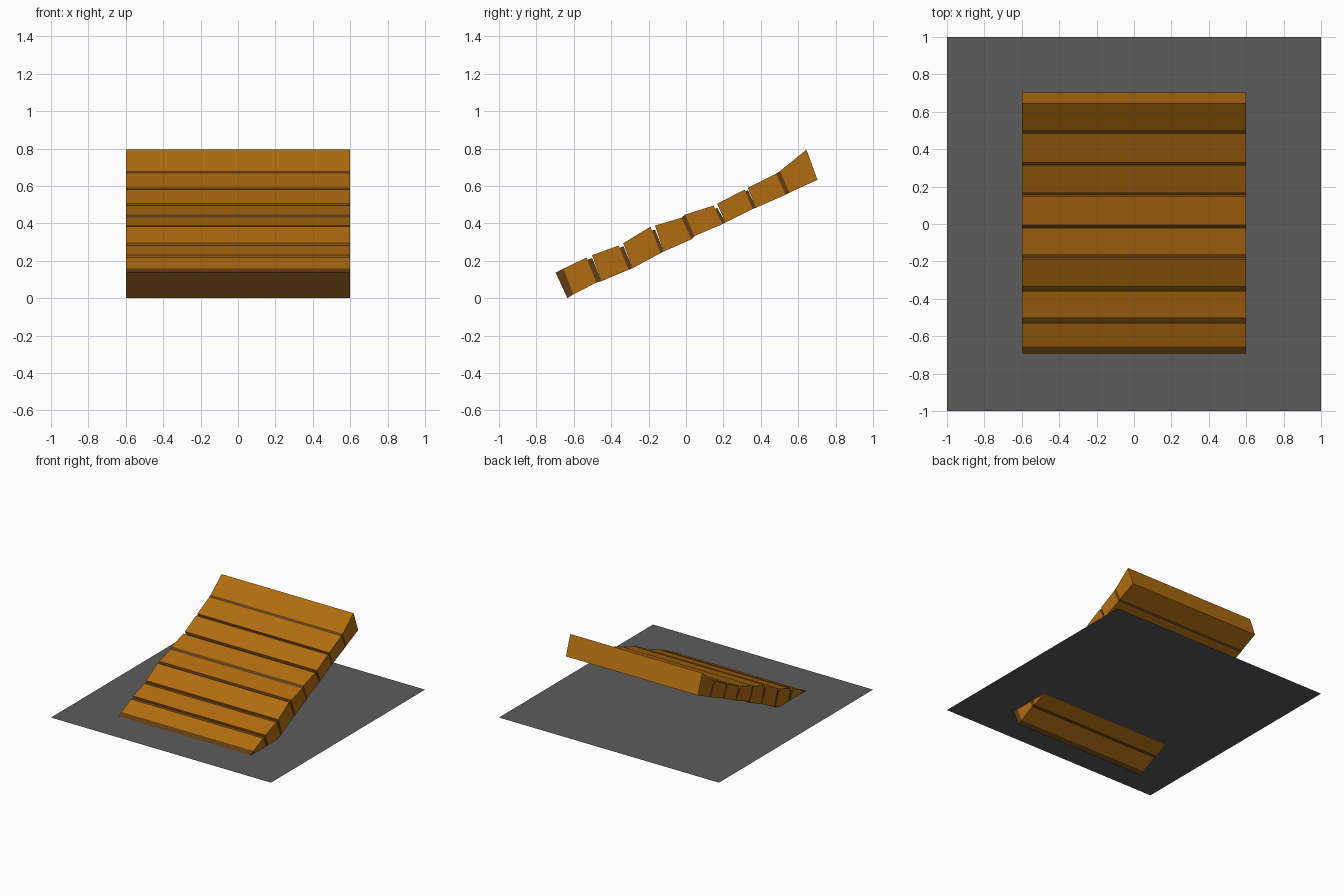
import bpy

if "Cube" in bpy.data.objects:
    bpy.data.objects.remove(bpy.data.objects["Cube"])

HALF_W = 0.6


def material(name, rgb):
    m = bpy.data.materials.new(name)
    m.diffuse_color = (*rgb, 1.0)
    m.use_nodes = True
    m.node_tree.nodes["Principled BSDF"].inputs["Base Color"].default_value = m.diffuse_color
    return m


orange = material("orange_wood", (0.44, 0.152, 0.005))
dark = material("dark_wood", (0.122, 0.047, 0.006))
grey = material("ground_grey", (0.107, 0.107, 0.107))


def mesh_object(name, verts, faces, mat):
    me = bpy.data.meshes.new(name)
    me.from_pydata(verts, [], faces)
    me.materials.append(mat)
    ob = bpy.data.objects.new(name, me)
    bpy.context.collection.objects.link(ob)
    return ob


def prism(name, profile, mat):
    """Extrude a (y, z) outline, anticlockwise seen from +x, across the width."""
    n = len(profile)
    verts = [(x, y, z) for x in (-HALF_W, HALF_W) for y, z in profile]
    faces = [list(range(n))[::-1], list(range(n, 2 * n))]
    faces += [(i, (i + 1) % n, n + (i + 1) % n, n + i) for i in range(n)]
    return mesh_object(name, verts, faces, mat)


# Ramp side profile: front to back, one pair of stations per board or joint
top = [(-0.697, 0.136), (-0.655, 0.158), (-0.532, 0.217), (-0.502, 0.230),
       (-0.360, 0.281), (-0.335, 0.294), (-0.190, 0.382), (-0.165, 0.388),
       (-0.025, 0.430), (-0.004, 0.447), (0.147, 0.495), (0.167, 0.505),
       (0.313, 0.580), (0.330, 0.589), (0.482, 0.666), (0.502, 0.679),
       (0.644, 0.794)]
bottom = [(-0.634, 0.0), (-0.602, 0.021), (-0.479, 0.083), (-0.452, 0.091),
          (-0.307, 0.152), (-0.286, 0.160), (-0.136, 0.241), (-0.120, 0.249),
          (0.030, 0.315), (0.045, 0.332), (0.195, 0.396), (0.211, 0.404),
          (0.356, 0.477), (0.375, 0.484), (0.532, 0.553), (0.553, 0.564),
          (0.703, 0.633)]
# How far each dark joint sits below the boards
recess = [0, 0.015, 0.015, 0.022, 0, 0.022, 0.011, 0]

for i in range(len(top) - 1):
    joint = i % 2 == 0
    drop = recess[i // 2] if joint else 0
    (ya, za), (yb, zb) = top[i], top[i + 1]
    outline = [bottom[i], bottom[i + 1], (yb, zb - drop), (ya, za - drop)]
    kind = "dark_joint" if joint else "ramp_board"
    prism(f"{kind}_{i // 2 + 1}", outline, dark if joint else orange)

# Thin ground sheet that the foot of the ramp dips through
G = 0.137
mesh_object("ground_sheet", [(-1, -1, G), (1, -1, G), (1, 1, G), (-1, 1, G)],
            [(0, 1, 2, 3)], grey)
